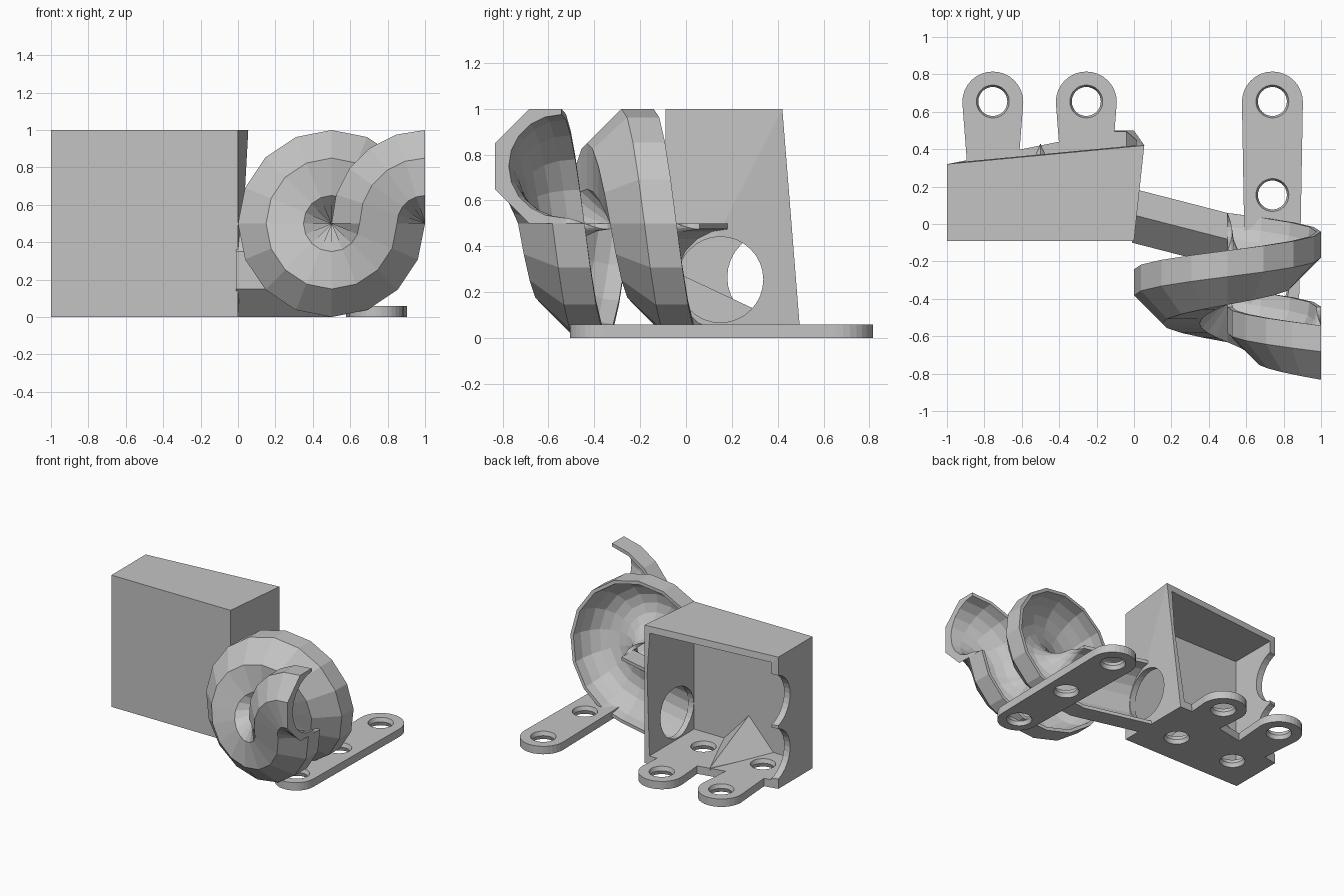
import bpy
import bmesh
from math import cos, sin, pi
from mathutils import Matrix, Vector

default = bpy.data.objects.get("Cube")
if default:
    bpy.data.objects.remove(default, do_unlink=True)

grey = bpy.data.materials.new("light grey plastic")
grey.use_nodes = True
grey.diffuse_color = (0.55, 0.55, 0.55, 1)
grey.node_tree.nodes["Principled BSDF"].inputs["Base Color"].default_value = (0.55, 0.55, 0.55, 1)


def add_object(name, bm):
    bmesh.ops.recalc_face_normals(bm, faces=bm.faces)
    mesh = bpy.data.meshes.new(name)
    bm.to_mesh(mesh)
    bm.free()
    mesh.materials.append(grey)
    obj = bpy.data.objects.new(name, mesh)
    bpy.context.collection.objects.link(obj)
    return obj


def hull(name, points):
    bm = bmesh.new()
    for p in points:
        bm.verts.new(p)
    bmesh.ops.convex_hull(bm, input=bm.verts)
    bmesh.ops.dissolve_limit(bm, angle_limit=0.002, verts=bm.verts, edges=bm.edges)
    return add_object(name, bm)


def drum(name, centre, r1, r2, depth, axis="Z"):
    bm = bmesh.new()
    turn = Matrix.Rotation(pi / 2, 4, "Y") if axis == "X" else Matrix()
    bmesh.ops.create_cone(bm, cap_ends=True, segments=32, radius1=r1, radius2=r2,
                          depth=depth, matrix=Matrix.Translation(centre) @ turn)
    return add_object(name, bm)


def cut(target, cutter):
    cutter.hide_render = True
    mod = target.modifiers.new("cut", "BOOLEAN")
    mod.operation = "DIFFERENCE"
    mod.solver = "EXACT"
    mod.object = cutter
    bpy.context.view_layer.objects.active = target
    bpy.ops.object.modifier_apply(modifier=mod.name)
    bpy.data.objects.remove(cutter, do_unlink=True)


def screw_hole(target, x, y):
    # Waisted hole: chamfered from above and from below
    cut(target, drum("cutter", (x, y, 0.01), 0.095, 0.074, 0.06))
    cut(target, drum("cutter", (x, y, 0.05), 0.074, 0.095, 0.06))


# Catch box, open at the back, with a slanted right wall
box = hull("catch_box", [
    (-1, -0.09, 0), (0, -0.09, 0), (0, 0.5, 0), (-0.1, 0.5, 0), (-1, 0.32, 0),
    (-1, -0.09, 1), (0, -0.09, 1), (0.055, 0.42, 1), (-1, 0.32, 1)])
cut(box, hull("cutter", [
    (-0.95, -0.04, 0.06), (-0.04, -0.04, 0.06), (-0.04, 0.7, 0.06), (-0.95, 0.7, 0.06),
    (-0.95, -0.04, 0.95), (-0.04, -0.04, 0.95), (0.04, 0.7, 0.95), (-0.95, 0.7, 0.95)]))

# Outlet to the track, and two scallops in the left wall
cut(box, drum("cutter", (0, 0.15, 0.255), 0.187, 0.187, 0.3, "X"))
for z in (0.265, 0.67):
    cut(box, drum("cutter", (-1, 0.38, z), 0.2, 0.2, 0.3, "X"))

# Mounting feet: tapered bars with round ends
FEET = {"left_foot": (0.74, -0.36, 0.145, (0.655, 0.155, -0.35)),
        "middle_foot": (-0.255, 0.155, 0.125, (0.655, 0.155)),
        "right_foot": (-0.755, 0.155, 0.125, (0.655, 0.155))}
for name, (x, y_end, r_end, holes) in FEET.items():
    outline = []
    for y, r in ((0.652, 0.163), (y_end, r_end)):
        for i in range(32):
            a = 2 * pi * i / 32
            outline += [(x + r * cos(a), y + r * sin(a), z) for z in (0, 0.06)]
    foot = hull(name, outline)
    for y in holes:
        screw_hole(foot, x, y)
for x in (-0.255, -0.755):
    screw_hole(box, x, 0.155)

# Dividing ridge on the box floor
hull("floor_ridge", [(-0.72, -0.05, 0.05), (-0.28, -0.05, 0.05), (-0.5, 0.43, 0.05),
                     (-0.5, -0.05, 0.29), (-0.5, 0.42, 0.07)])

# Track path as (x, z, heading): straight run, coil, then a reversed quarter bend
R = 0.25
STEPS = 16
path = [(-0.01, R, 0.0)]
for i in range(STEPS * 5 // 4 + 1):
    a = 2 * pi * i / STEPS
    path.append((0.5 + R * sin(a), 0.5 - R * cos(a), a))
for i in range(1, 6):
    a = pi / 2 * (1 - i / 5)
    path.append((1 - R * sin(a), 0.5 + R * cos(a), a))

# Channel section (across, depth): faceted outside, rounded inside
section = [(0.25, 0.04), (0.25, -0.1), (0.1, -0.25), (-0.1, -0.25), (-0.25, -0.1), (-0.25, 0.04)]
for i in range(11):
    a = pi * i / 10
    section.append((-0.225 * cos(a), 0.04 - 0.23 * sin(a)))

# Sweep the section along the path, drifting forward
bm = bmesh.new()
rings = []
y = 0.15
last = None
for x, z, heading in path:
    here = Vector((x, z))
    if last is not None:
        y -= (here - last).length * 0.257
    last = here
    rings.append([bm.verts.new((x - u * sin(heading), y + v, z + u * cos(heading)))
                  for u, v in section])
n = len(section)
for a, b in zip(rings, rings[1:]):
    for i in range(n):
        j = (i + 1) % n
        bm.faces.new((a[i], a[j], b[j], b[i]))
bm.faces.new(rings[0])
bm.faces.new(rings[-1])
add_object("spiral_track", bm)
